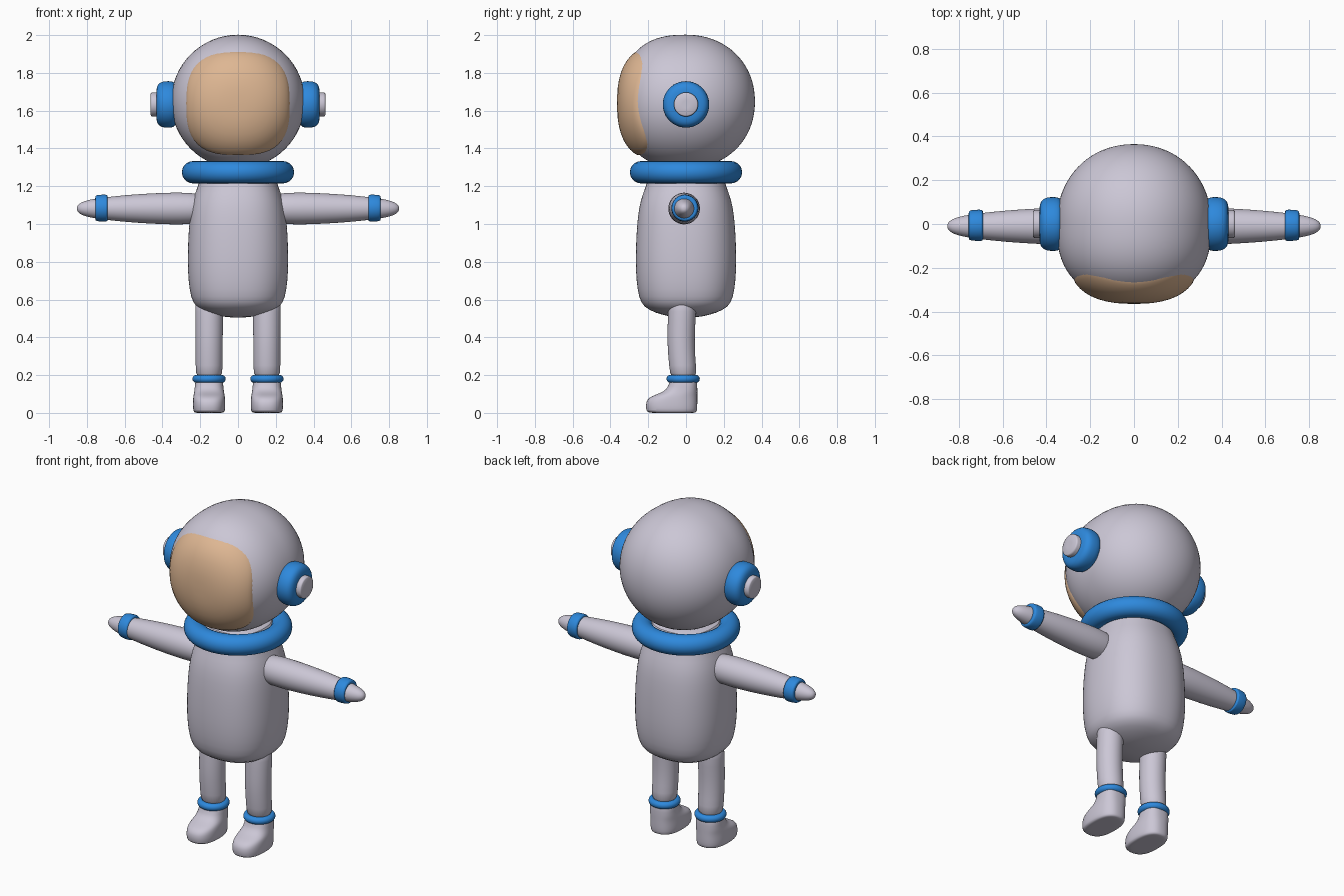
import bpy, bmesh, math
from mathutils import Vector

cube = bpy.data.objects.get("Cube")
if cube:
    bpy.data.objects.remove(cube)


def material(name, rgb):
    m = bpy.data.materials.new(name)
    m.use_nodes = True
    m.diffuse_color = (*rgb, 1)
    m.node_tree.nodes["Principled BSDF"].inputs["Base Color"].default_value = (*rgb, 1)
    return m


SUIT = material("pale lavender suit", (0.60, 0.57, 0.67))
BLUE = material("bright blue trim", (0.027, 0.25, 0.72))
TAN = material("tan visor", (0.73, 0.47, 0.29))


def outline(ru, rv, p, n):
    """Superellipse points, p = 2 is an ellipse and higher is squarer."""
    pts = []
    for i in range(n):
        a = math.tau * i / n
        c, s = math.cos(a), math.sin(a)
        k = (abs(c) ** p + abs(s) ** p) ** (-1 / p)
        pts.append((ru * c * k, rv * s * k))
    return pts


def skin(name, rings, mat, subdiv=1, cap_last=True, angle=50):
    """Join rings of points into a smooth closed skin."""
    bm = bmesh.new()
    loops = [[bm.verts.new(p) for p in ring] for ring in rings]
    for a, b in zip(loops, loops[1:]):
        for i in range(len(a)):
            j = (i + 1) % len(a)
            bm.faces.new((a[i], a[j], b[j], b[i]))
    bm.faces.new(loops[0])
    if cap_last:
        bm.faces.new(loops[-1])
    bmesh.ops.recalc_face_normals(bm, faces=bm.faces)
    me = bpy.data.meshes.new(name)
    bm.to_mesh(me)
    bm.free()
    me.materials.append(mat)
    ob = bpy.data.objects.new(name, me)
    bpy.context.collection.objects.link(ob)
    if subdiv:
        ob.modifiers.new("Smooth", "SUBSURF").levels = subdiv
        ob.modifiers["Smooth"].render_levels = subdiv
    shade(ob, angle)
    return ob


def shade(ob, angle=50):
    bpy.ops.object.select_all(action="DESELECT")
    ob.select_set(True)
    bpy.context.view_layer.objects.active = ob
    bpy.ops.object.shade_smooth_by_angle(angle=math.radians(angle))


def lathe_x(name, profile, centre, side, mat, subdiv=1):
    """Turn (x, radius) pairs about a sideways axis."""
    cy, cz = centre
    rings = [[(side * x, cy + u, cz + v) for u, v in outline(r, r, 2, 32)]
             for x, r in profile]
    return skin(name, rings, mat, subdiv)


def ring(name, location, major, minor, mat):
    bpy.ops.mesh.primitive_torus_add(location=location, major_radius=major, minor_radius=minor,
                                     major_segments=64, minor_segments=20)
    ob = bpy.context.object
    ob.name = name
    ob.data.materials.append(mat)
    shade(ob)


# Helmet: round behind, slightly squarer in front
HEAD = Vector((0, 0, 1.648))
RADIUS, FRONT, BACK = 0.354, 0.345, 0.365


def helmet_front(r):
    return FRONT * max(0, 1 - (r / RADIUS) ** 2.5) ** (1 / 2.5)


rings = []
steps = 40
for i in range(steps + 1):
    t = math.pi * (0.01 + 0.98 * i / steps)
    c, s = math.cos(t), math.sin(t)
    p, depth = (2.5, FRONT) if c > 0 else (2.1, BACK)
    k = (abs(c) ** p + s ** p) ** (-1 / p)
    rings.append([(u, -c * k * depth, HEAD.z + v)
                  for u, v in outline(RADIUS * s * k, RADIUS * s * k, 2, 64)])
skin("helmet", rings, SUIT, 0)

# Visor: a rounded square lens lying just proud of the helmet
rings = []
for s in (0.02, 0.15, 0.3, 0.45, 0.6, 0.72, 0.82, 0.9, 0.95, 0.98, 1.0, 1.0):
    lift = 0.02 * math.sqrt(max(0, 1 - s ** 8))
    sink = 0.02 if len(rings) == 11 else 0
    rings.append([(u, -helmet_front(math.hypot(u, v)) - lift + sink, 1.64 + v)
                  for u, v in outline(0.274 * s, 0.275 * s, 2.9, 64)])
skin("visor", rings, TAN, 0, cap_last=False)

# Body: softly squared tube with a domed base
body = [(0.505, 0.02), (0.508, 0.08), (0.528, 0.16), (0.56, 0.225), (0.61, 0.25), (0.70, 0.263),
        (0.80, 0.267), (0.92, 0.264), (1.04, 0.256), (1.13, 0.24), (1.20, 0.212),
        (1.26, 0.195), (1.32, 0.19), (1.33, 0.1)]
skin("body", [[(u, v, z) for u, v in outline(r, r, 2.4, 40)] for z, r in body], SUIT)
ring("collar", (0, 0, 1.274), 0.238, 0.059, BLUE)

ARM = [(0.15, 0.01), (0.155, 0.045), (0.19, 0.077), (0.26, 0.084), (0.35, 0.085), (0.45, 0.081),
       (0.58, 0.073), (0.70, 0.06), (0.76, 0.052), (0.80, 0.043), (0.83, 0.033),
       (0.85, 0.018), (0.853, 0.004)]
CUFF = [(0.69, 0.04), (0.69, 0.066), (0.694, 0.072), (0.72, 0.072), (0.75, 0.069),
        (0.756, 0.064), (0.756, 0.04)]
EAR = [(0.30, 0.05), (0.33, 0.115), (0.35, 0.124), (0.385, 0.124), (0.41, 0.119),
       (0.426, 0.104), (0.433, 0.08), (0.433, 0.03)]
BUTTON = [(0.41, 0.063), (0.452, 0.064), (0.459, 0.062), (0.462, 0.057), (0.462, 0.02)]
# Leg sections: height, depth centre, radius
LEG = [(0.62, -0.02, 0.073), (0.54, -0.02, 0.074), (0.44, -0.026, 0.073),
       (0.34, -0.026, 0.072), (0.25, -0.018, 0.071), (0.17, -0.012, 0.071)]
# Boot sections: height, toe, heel, half width
BOOT = [(0, -0.15, 0.02, 0.05), (0, -0.195, 0.05, 0.075), (0.008, -0.21, 0.058, 0.084),
        (0.04, -0.213, 0.06, 0.086), (0.07, -0.208, 0.06, 0.085), (0.09, -0.18, 0.06, 0.083),
        (0.105, -0.135, 0.06, 0.08), (0.125, -0.102, 0.06, 0.077),
        (0.155, -0.088, 0.059, 0.074), (0.19, -0.083, 0.057, 0.072)]

for label, side in (("left", 1), ("right", -1)):
    # Arm and wrist cuff
    lathe_x(label + "_arm", ARM, (-0.01, 1.082), side, SUIT)
    lathe_x(label + "_wrist_cuff", CUFF, (-0.006, 1.084), side, BLUE)
    # Ear piece
    lathe_x(label + "_ear_pad", EAR, (0, 1.633), side, BLUE)
    lathe_x(label + "_ear_button", BUTTON, (0, 1.633), side, SUIT, 0)
    # Leg, ankle ring and boot
    x = side * 0.153
    skin(label + "_leg", [[(x + u, y + v, z) for u, v in outline(r, r, 2, 32)]
                          for z, y, r in LEG], SUIT)
    ring(label + "_ankle_ring", (x, -0.015, 0.18), 0.067, 0.021, BLUE)
    skin(label + "_boot", [[(x + u, (toe + heel) / 2 + v, z)
                            for u, v in outline(w, (heel - toe) / 2, 2.6, 32)]
                           for z, toe, heel, w in BOOT], SUIT)
